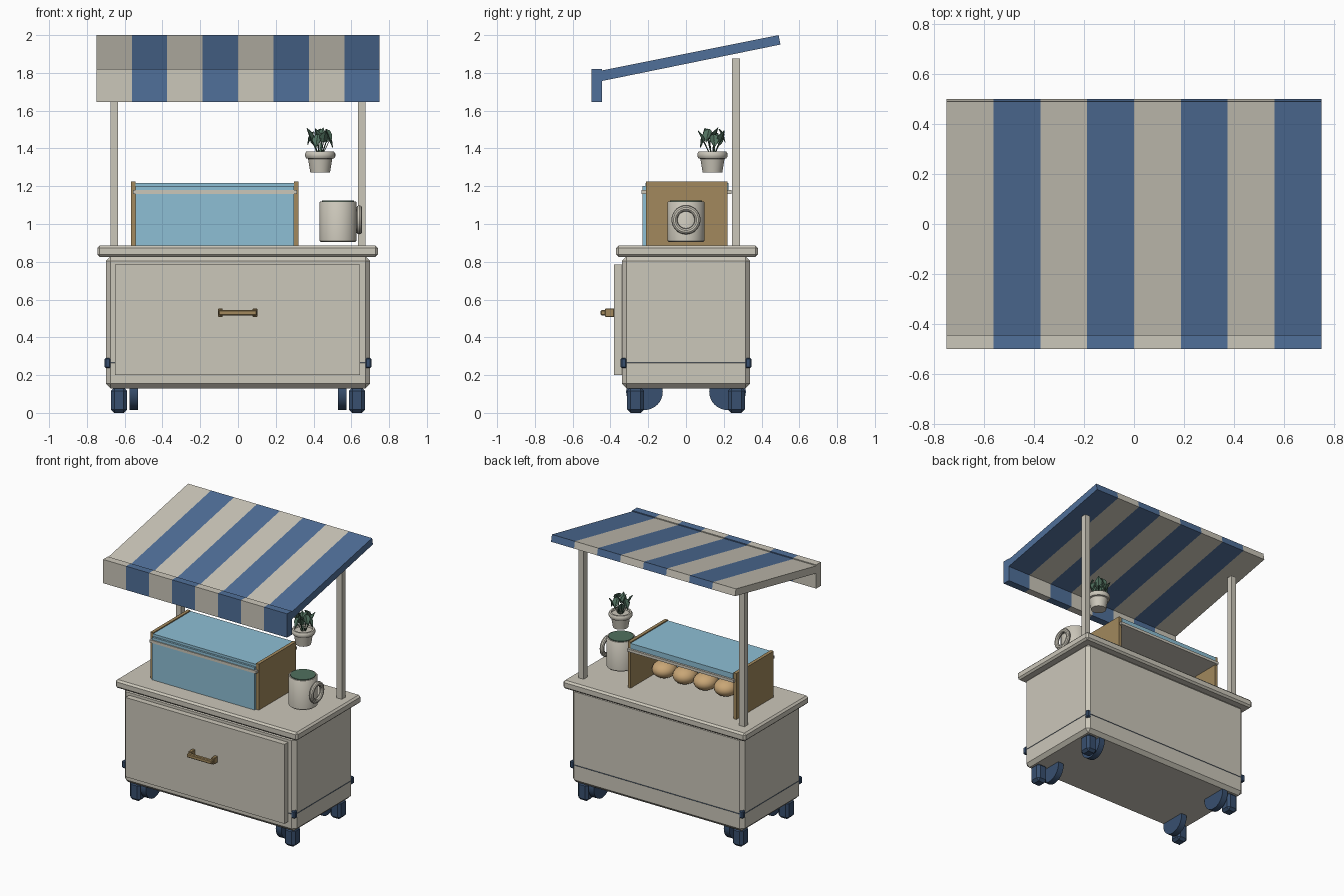
import bpy, bmesh, math
from mathutils import Vector

if "Cube" in bpy.data.objects:
    bpy.data.objects.remove(bpy.data.objects["Cube"])


def mat(name, r, g, b):
    m = bpy.data.materials.new(name)
    m.diffuse_color = (r, g, b, 1)
    m.use_nodes = True
    m.node_tree.nodes["Principled BSDF"].inputs["Base Color"].default_value = m.diffuse_color
    return m


CREAM = mat("cream", 0.60, 0.57, 0.49)
BLUE = mat("blue", 0.08, 0.16, 0.32)
NAVY = mat("navy", 0.04, 0.08, 0.16)
WOOD = mat("wood", 0.36, 0.25, 0.11)
GLASS = mat("glass", 0.27, 0.52, 0.66)
BREAD = mat("bread", 0.58, 0.38, 0.18)
LEAF = mat("leaf", 0.08, 0.16, 0.11)


def make(name, bm, m, smooth=False):
    bmesh.ops.recalc_face_normals(bm, faces=bm.faces)
    me = bpy.data.meshes.new(name)
    bm.to_mesh(me)
    bm.free()
    ob = bpy.data.objects.new(name, me)
    bpy.context.collection.objects.link(ob)
    me.materials.append(m)
    if smooth:
        bpy.ops.object.select_all(action='DESELECT')
        ob.select_set(True)
        bpy.context.view_layer.objects.active = ob
        bpy.ops.object.shade_smooth_by_angle(angle=math.radians(40))
    return ob


def box(name, x, y, z, m, bevel=0.0, seg=1):
    bm = bmesh.new()
    bmesh.ops.create_cube(bm, size=1)
    for v in bm.verts:
        v.co = Vector([(a + b) / 2 + c * (b - a) for (a, b), c in zip((x, y, z), v.co)])
    ob = make(name, bm, m)
    if bevel:
        mod = ob.modifiers.new("bevel", 'BEVEL')
        mod.width, mod.segments = bevel, seg
    return ob


def lathe(name, profile, centre, m, steps=32):
    bm = bmesh.new()
    vs = [bm.verts.new((r, 0, z)) for r, z in profile]
    es = [bm.edges.new(p) for p in zip(vs, vs[1:])]
    bmesh.ops.spin(bm, geom=vs + es, axis=(0, 0, 1), cent=(0, 0, 0),
                   angle=2 * math.pi, steps=steps)
    bmesh.ops.remove_doubles(bm, verts=bm.verts, dist=1e-5)
    bmesh.ops.translate(bm, verts=bm.verts, vec=centre)
    return make(name, bm, m, True)


def extrude_x(name, profile, x0, x1, m):
    bm = bmesh.new()
    f = bm.faces.new([bm.verts.new((x0, y, z)) for y, z in profile])
    r = bmesh.ops.extrude_face_region(bm, geom=[f], use_keep_orig=True)
    vs = [g for g in r["geom"] if isinstance(g, bmesh.types.BMVert)]
    bmesh.ops.translate(bm, verts=vs, vec=(x1 - x0, 0, 0))
    return make(name, bm, m)


# Striped awning with a hanging front valance
awning = [(-.5, 1.645), (-.445, 1.645), (-.445, 1.757), (.5, 1.95),
          (.49, 2.0), (-.445, 1.813), (-.445, 1.82), (-.5, 1.82)]
for i in range(8):
    x = -.75 + i * .1875
    extrude_x(f"awning_stripe_{i}", awning, x, x + .1875, BLUE if i % 2 else CREAM)

# Cabinet, counter, awning posts
box("cabinet", (-.7, .7), (-.34, .34), (.13, .83), CREAM, .025)
box("countertop", (-.745, .74), (-.37, .38), (.825, .886), CREAM, .013)
for s in (-1, 1):
    box("awning_post", (s * .655 - .021, s * .655 + .021), (.244, .286), (.88, 1.875), CREAM)

# Trim band and its corner guards
box("trim_band", (-.702, .702), (-.342, .342), (.245, .285), NAVY, .024)
for sx in (-1, 1):
    for sy in (-1, 1):
        cx, cy = sx * .69, sy * .33
        box("trim_corner", (cx - .016, cx + .016), (cy - .016, cy + .016),
            (.237, .29), NAVY, .006)

# Large front drawer and its handle
box("drawer_front", (-.65, .646), (-.382, -.33), (.2, .785), CREAM)
for x in (-.105, .078):
    box("handle_mount", (x, x + .024), (-.428, -.38), (.507, .553), WOOD, .003)
box("handle_bar", (-.103, .1), (-.452, -.425), (.516, .544), WOOD, .005)

# Feet and wheels at each corner
for sx in (-1, 1):
    for sy in (-1, 1):
        fx, fy = sx * .63, sy * .267
        box("foot", (fx - .043, fx + .043), (fy - .045, fy + .045), (0, .135), NAVY, .018)
        bm = bmesh.new()
        bmesh.ops.create_cone(bm, cap_ends=True, segments=32, radius1=.097,
                              radius2=.097, depth=.045)
        for v in bm.verts:
            v.co = Vector((v.co.z + sx * .552, v.co.x + sy * .22, v.co.y + .112))
        # keep only the part hanging under the cabinet
        bmesh.ops.bisect_plane(bm, geom=bm.verts[:] + bm.edges[:] + bm.faces[:],
                               plane_co=(0, 0, .14), plane_no=(0, 0, 1), clear_outer=True)
        make("wheel", bm, NAVY, True)

# Display case: wooden ends, glass front and top, open back
for x in (-.566, .296):
    box("case_end", (x, x + .024), (-.213, .221), (.885, 1.225), WOOD)
box("case_front_glass", (-.542, .296), (-.229, -.212), (.885, 1.2), GLASS)
box("case_shelf", (-.555, .312), (-.236, .24), (1.16, 1.18), CREAM)
box("case_top_glass", (-.542, .296), (-.215, .225), (1.18, 1.218), GLASS)

# Row of buns in the case
for i in range(5):
    bm = bmesh.new()
    bmesh.ops.create_uvsphere(bm, u_segments=24, v_segments=12, radius=1)
    for v in bm.verts:
        v.co = Vector((v.co.x * .083 - .12 + (i - 2) * .168, v.co.y * .09 - .06,
                       v.co.z * .06 + .945))
    make("bun", bm, BREAD, True)

# Mug with dark drink and ring handle
lathe("mug", [(0, .905), (.092, .905), (.098, .911), (.098, 1.115), (.094, 1.12),
              (.086, 1.12), (.086, 1.11), (0, 1.11)], (.53, 0, 0), CREAM)
lathe("mug_drink", [(.084, 1.105), (.084, 1.125), (0, 1.125)], (.53, 0, 0), LEAF)
bpy.ops.mesh.primitive_torus_add(major_radius=.061, minor_radius=.016, major_segments=32,
                                 minor_segments=10, location=(.642, 0, 1.022),
                                 rotation=(0, math.pi / 2, 0))
handle = bpy.context.object
handle.name = "mug_handle"
handle.data.materials.append(CREAM)
bpy.ops.object.shade_smooth_by_angle()

# Hanging plant pot
PX, PY = .435, .14
lathe("plant_pot", [(0, 1.273), (.052, 1.273), (.064, 1.345), (.074, 1.348), (.08, 1.358),
                    (.08, 1.372), (.074, 1.383), (.062, 1.383), (.06, 1.37), (0, 1.37)],
      (PX, PY, 0), CREAM)

# Leaves on arched stems: (angle, reach, tip height)
spec = [(i * 40 + 10, .05 + .012 * (i % 2), 1.445 + .014 * (i % 3)) for i in range(9)]
spec += [(60, .015, 1.475), (230, .02, 1.47)]
outline = [(-.035, 0), (-.02, .022), (.005, .024), (.045, 0)]
bm, sm = bmesh.new(), bmesh.new()
for deg, reach, z in spec:
    a = math.radians(deg)
    out, side = Vector((math.cos(a), math.sin(a), 0)), Vector((-math.sin(a), math.cos(a), 0))
    c = Vector((PX, PY, z)) + out * reach
    along = (out * .42 - Vector((0, 0, .9))) if deg % 80 == 10 else (out * .4 + Vector((0, 0, .8)))
    up = along.cross(side).normalized() * .35
    for s in (-1, 1):
        vs = [bm.verts.new(c + along * u + (side * s + up) * w) for u, w in outline]
        bm.faces.new(vs if s > 0 else vs[::-1])
    # thin triangular stem
    base = Vector((PX, PY, 1.365)) + out * .01
    tri = [(side * .004), (side * -.004), (out * .005)]
    lo, hi = [sm.verts.new(base + t) for t in tri], [sm.verts.new(c + t * .6) for t in tri]
    for k in range(3):
        sm.faces.new((lo[k], lo[k - 1], hi[k - 1], hi[k]))
bmesh.ops.remove_doubles(bm, verts=bm.verts, dist=1e-4)
leaves = make("plant_leaves", bm, LEAF)
leaves.modifiers.new("thickness", 'SOLIDIFY').thickness = .003
make("plant_stems", sm, LEAF)
